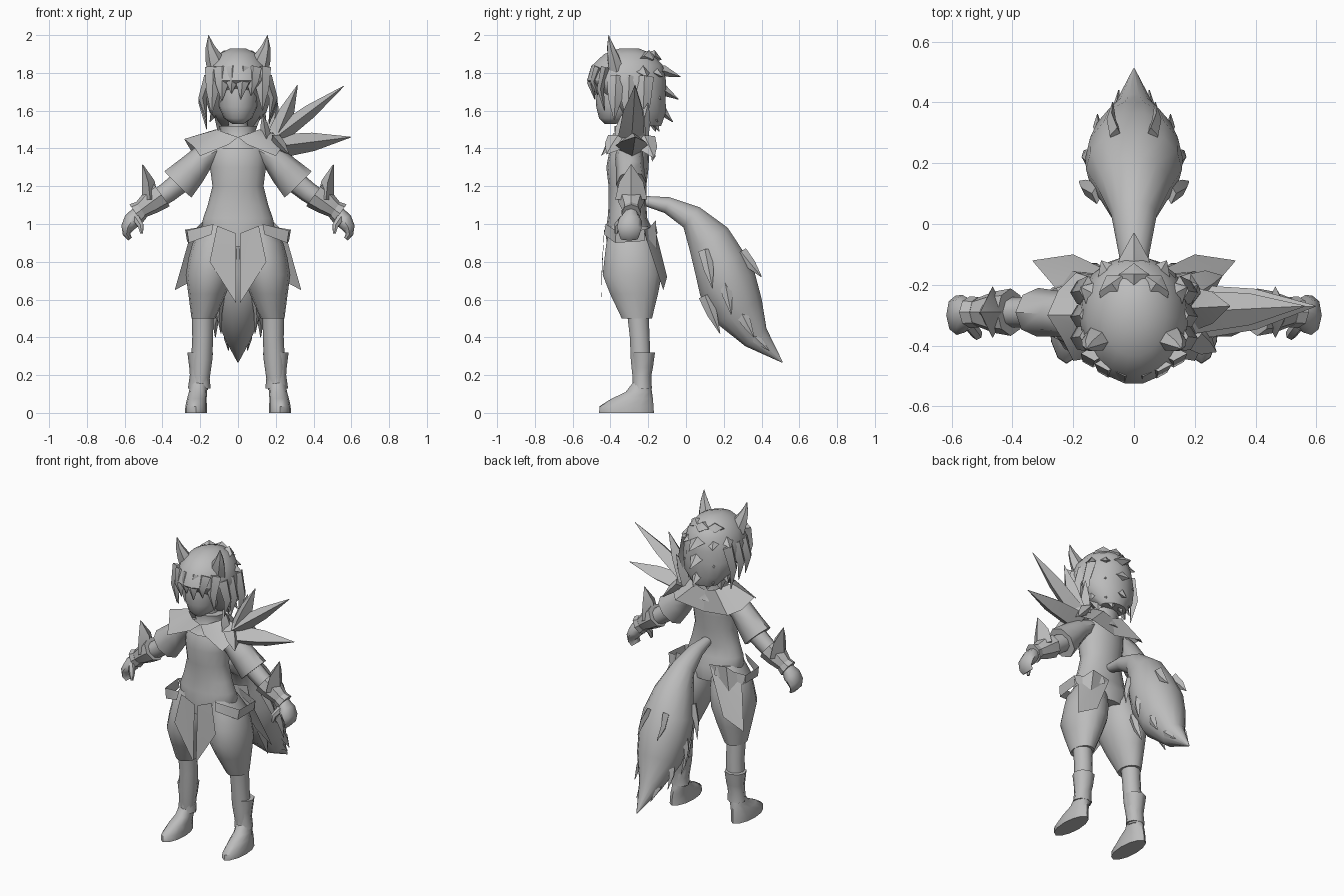
import bpy, bmesh, math
from mathutils import Vector as V

grey = bpy.data.materials.new("plain_grey")
grey.diffuse_color = (0.5, 0.5, 0.5, 1)


def loft(bm, path, side=(1, 0, 0), n=8, axis=None):
    """Skin rings (x, y, z, half width along side, half depth) along a path."""
    pts = [V(p[:3]) for p in path]
    rings = []
    for i, p in enumerate(path):
        t = V(axis) if axis else (pts[min(i + 1, len(pts) - 1)] - pts[max(i - 1, 0)])
        t.normalize()
        u = V(side)
        u = (u - t * u.dot(t)).normalized()
        w = t.cross(u)
        rings.append([bm.verts.new(pts[i] + u * p[3] * math.cos(a) + w * p[4] * math.sin(a))
                      for a in (2 * math.pi * k / n for k in range(n))])
    for a, b in zip(rings, rings[1:]):
        for k in range(n):
            bm.faces.new((a[k], a[(k + 1) % n], b[(k + 1) % n], b[k]))
    bm.faces.new(rings[0][::-1])
    bm.faces.new(rings[-1])


def spike(bm, base, tip, w, t, side=(1, 0, 0), bow=(0, 0, 0)):
    """Four sided pointed lock, bowed at the middle."""
    m = (V(base) + V(tip)) / 2 + V(bow)
    loft(bm, [(*base, w, t), (*m, w * .75, t * .75), (*tip, .002, .002)], side, 4)


def plate(bm, pts, thick=.008):
    """Thin plate fanned from its centre."""
    vs = [bm.verts.new(p) for p in pts]
    c = bm.verts.new(sum((V(p) for p in pts), V()) / len(pts))
    fs = [bm.faces.new((c, vs[i], vs[(i + 1) % len(vs)])) for i in range(len(vs))]
    bmesh.ops.solidify(bm, geom=fs, thickness=thick)


def finish(bm, name, mirror=False, angle=50):
    bmesh.ops.recalc_face_normals(bm, faces=bm.faces)
    me = bpy.data.meshes.new(name)
    bm.to_mesh(me)
    bm.free()
    ob = bpy.data.objects.new(name, me)
    bpy.context.collection.objects.link(ob)
    me.materials.append(grey)
    if mirror:
        ob.modifiers.new("mirror", 'MIRROR').use_mirror_merge = False
    bpy.ops.object.select_all(action='DESELECT')
    bpy.context.view_layer.objects.active = ob
    ob.select_set(True)
    bpy.ops.object.shade_smooth_by_angle(angle=math.radians(angle))


def stack(name, rings, n=12, mirror=False):
    bm = bmesh.new()
    loft(bm, rings, n=n, axis=(0, 0, 1))
    finish(bm, name, mirror)


# Torso, neck and face
stack("torso", [(0, -.30, .88, .15, .12), (0, -.30, .97, .195, .125), (0, -.31, 1.03, .185, .105),
                (0, -.31, 1.1, .16, .1), (0, -.31, 1.2, .135, .1), (0, -.31, 1.3, .148, .112),
                (0, -.3, 1.39, .15, .105), (0, -.29, 1.45, .09, .08)], 16)
stack("neck", [(0, -.29, 1.42, .06, .055), (0, -.3, 1.6, .045, .05)])
stack("collar", [(0, -.3, 1.40, .13, .12), (0, -.29, 1.46, .085, .085), (0, -.29, 1.52, .1, .09)])
stack("face", [(0, -.40, 1.53, .03, .03), (0, -.375, 1.56, .075, .085), (0, -.365, 1.62, .1, .11),
               (0, -.36, 1.69, .105, .12), (0, -.36, 1.78, .1, .11)], 16)

# Hair mass
stack("hair_cap", [(0, -.3, 1.93, .04, .05), (0, -.305, 1.9, .105, .13), (0, -.31, 1.84, .155, .19),
                   (0, -.315, 1.76, .178, .212), (0, -.27, 1.68, .178, .165),
                   (0, -.23, 1.59, .15, .125), (0, -.21, 1.52, .09, .08)], 18)

# Fringe and side locks
bm = bmesh.new()
for x, tip, z in ((-.13, -.14, 1.58), (-.085, -.085, 1.65), (-.03, -.035, 1.69),
                  (.03, .015, 1.66), (.08, .07, 1.68), (.13, .13, 1.6)):
    y = -.30 - .2 * math.sqrt(1 - (x / .19) ** 2)
    spike(bm, (x, y + .02, 1.83), (tip, y + .015, z), .045, .025, bow=(0, -.025, 0))
for s in (-1, 1):
    for y, z in ((-.37, 1.55), (-.3, 1.53), (-.22, 1.5)):
        spike(bm, (s * .15, y, 1.78), (s * .165, y - .01, z), .05, .03, (0, 1, 0), (s * .03, 0, 0))
finish(bm, "front_locks")

# Swept back locks in tiers
bm = bmesh.new()
for z, n, reach, drop, spread in ((1.87, 3, .19, .0, 35), (1.80, 5, .27, .02, 62),
                                  (1.72, 5, .26, .06, 66), (1.64, 5, .23, .1, 62), (1.58, 4, .18, .09, 50)):
    for i in range(n):
        a = math.radians(spread * (2 * i / (n - 1) - 1))
        r = reach * (1 - .3 * abs(math.sin(a))) - .02 * (i % 2)
        d = V((math.sin(a), math.cos(a), 0))
        c = V((0, -.3, z))
        spike(bm, c + d * .1, c + d * r + V((0, 0, -drop)), .065, .04, (d.y, -d.x, 0), (0, 0, .02))
finish(bm, "back_locks")

# Pointed ears
bm = bmesh.new()
loft(bm, [(.11, -.37, 1.82, .055, .045), (.128, -.385, 1.88, .046, .035),
          (.148, -.4, 1.94, .024, .02), (.156, -.41, 2.0, .001, .001)], n=6)
finish(bm, "ears", True)

# Legs, shins and feet
stack("trouser_legs", [(.1, -.3, .99, .08, .1), (.125, -.29, .9, .115, .135), (.135, -.285, .82, .127, .15),
                       (.15, -.285, .73, .127, .16), (.163, -.275, .63, .1, .13),
                       (.183, -.26, .5, .063, .082)], 14, True)
stack("shins", [(.187, -.255, .53, .058, .06), (.187, -.245, .4, .055, .055),
                (.192, -.24, .28, .056, .055), (.205, -.232, .12, .046, .046)], 10, True)
stack("feet", [(.222, -.315, 0, .058, .145), (.222, -.315, .035, .057, .143), (.218, -.285, .075, .052, .11),
               (.212, -.25, .11, .048, .07), (.207, -.235, .16, .045, .046)], 12, True)
stack("shin_guards", [(.205, -.233, .13, .06, .052), (.203, -.233, .2, .052, .05),
                      (.2, -.23, .24, .058, .055), (.2, -.228, .32, .068, .064)], 8, True)

# Sleeves, forearms, bracers and hands
bm = bmesh.new()
loft(bm, [(.11, -.3, 1.39, .07, .05), (.19, -.3, 1.345, .075, .07), (.25, -.295, 1.28, .075, .085),
          (.318, -.29, 1.21, .08, .1)], (0, 1, 0), 8)
finish(bm, "sleeves", True)
bm = bmesh.new()
loft(bm, [(.27, -.29, 1.25, .055, .06), (.37, -.29, 1.17, .05, .055), (.45, -.29, 1.115, .05, .05),
          (.54, -.29, 1.05, .035, .035)], (0, 1, 0), 8)
finish(bm, "forearms", True)
bm = bmesh.new()
loft(bm, [(.405, -.29, 1.155, .078, .075), (.46, -.29, 1.115, .068, .065),
          (.52, -.29, 1.07, .045, .045)], (0, 1, 0), 8)
spike(bm, (.465, -.29, 1.13), (.505, -.29, 1.315), .085, .045, (0, 1, 0), (-.01, 0, 0))
loft(bm, [(.512, -.29, 1.075, .05, .05), (.54, -.29, 1.055, .052, .06)], (0, 1, 0), 8)
finish(bm, "bracers", True, 30)
bm = bmesh.new()
loft(bm, [(.53, -.29, 1.06, .035, .035), (.56, -.295, 1.02, .062, .045), (.585, -.3, .98, .065, .035),
          (.59, -.3, .945, .055, .02), (.572, -.3, .92, .045, .012)], (0, 1, 0), 8)
loft(bm, [(.54, -.33, 1.03, .022, .022), (.515, -.365, .99, .018, .018),
          (.51, -.37, .95, .008, .008)], (0, 1, 0), 6)
finish(bm, "hands", True)

# Shoulder capelet with jagged rim
bm = bmesh.new()
inner = [(.0, -.39, 1.46), (.06, -.385, 1.48), (.11, -.35, 1.5), (.12, -.3, 1.5),
         (.11, -.24, 1.5), (.07, -.2, 1.48), (0, -.2, 1.46)]
outer = [(.05, -.425, 1.42), (.2, -.45, 1.36), (.235, -.38, 1.41), (.285, -.3, 1.45),
         (.25, -.22, 1.39), (.19, -.16, 1.36), (0, -.18, 1.33)]
a, b = [[bm.verts.new(p) for p in row] for row in (inner, outer)]
fs = [bm.faces.new((a[i], a[i + 1], b[i + 1], b[i])) for i in range(6)]
bmesh.ops.solidify(bm, geom=fs, thickness=.01)
finish(bm, "capelet", True, 25)

# Large spikes on one shoulder
bm = bmesh.new()
for base, tip, w, t in (((.2, -.29, 1.46), (.56, -.27, 1.73), .07, .05),
                        ((.2, -.29, 1.41), (.597, -.27, 1.46), .09, .065),
                        ((.2, -.28, 1.45), (.315, -.27, 1.735), .07, .055),
                        ((.17, -.25, 1.45), (.21, -.2, 1.64), .05, .04),
                        ((.15, -.33, 1.45), (.13, -.34, 1.58), .05, .03),
                        ((.2, -.36, 1.45), (.27, -.42, 1.37), .06, .03),
                        ((.2, -.22, 1.45), (.29, -.17, 1.35), .06, .03)):
    spike(bm, base, tip, w, t, (0, 1, 0))
finish(bm, "shoulder_spikes", False, 25)

# Belt and hanging cloth panels
bm = bmesh.new()
plate(bm, [(.13, -.425, 1.0), (.27, -.37, .965), (.26, -.375, .9), (.14, -.435, .945)])
plate(bm, [(.27, -.37, .965), (.28, -.22, .97), (.27, -.22, .91), (.26, -.375, .9)])
plate(bm, [(.28, -.22, .97), (.1, -.16, 1.0), (.1, -.15, .95), (.27, -.21, .91)])
finish(bm, "belt", True, 20)
bm = bmesh.new()
plate(bm, [(.01, -.435, .95), (.11, -.43, .99), (.15, -.445, .8), (.01, -.45, .58)])
finish(bm, "front_panels", True, 20)
bm = bmesh.new()
plate(bm, [(.05, -.17, 1.0), (.18, -.16, 1.02), (.25, -.22, .95), (.335, -.12, .65), (.2, -.1, .72)])
finish(bm, "rear_panels", True, 20)

# Bushy tail
bm = bmesh.new()
loft(bm, [(0, -.23, 1.125, .03, .025), (0, -.1, 1.1, .05, .045), (0, .03, 1.035, .075, .07),
          (0, .12, .92, .12, .12), (0, .18, .79, .158, .145), (0, .22, .68, .16, .16),
          (0, .28, .54, .135, .14), (0, .37, .40, .07, .075), (0, .51, .268, .003, .003)], n=14)
finish(bm, "tail")
bm = bmesh.new()
for base, tip in (((.12, .1, .86), (.18, .14, .66)), ((.13, .2, .72), (.165, .24, .52)),
                  ((.1, .28, .55), (.12, .36, .4)), ((.06, .29, .85), (.07, .4, .72)),
                  ((.09, .1, .62), (.09, .18, .42)), ((.05, .3, .46), (.05, .44, .33))):
    spike(bm, base, tip, .035, .02, (0, 1, 0), (.01, 0, 0))
finish(bm, "tail_tufts", True)
